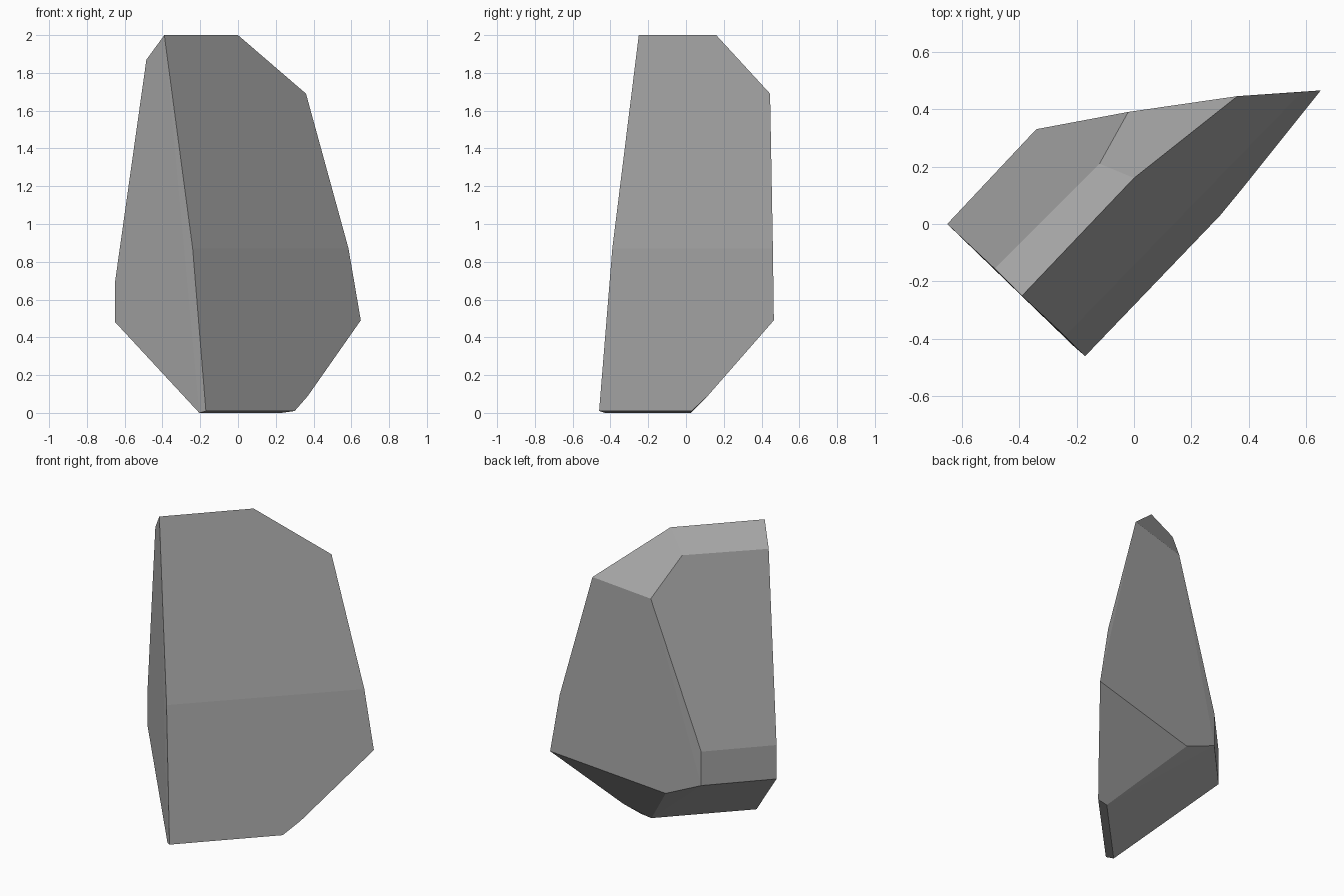
import bpy
import bmesh
import math

# Remove the default cube
default_cube = bpy.data.objects.get("Cube")
if default_cube:
    bpy.data.objects.remove(default_cube, do_unlink=True)


def make_material(name, level):
    """Plain flat grey material."""
    material = bpy.data.materials.new(name)
    colour = (level, level, level, 1)
    material.diffuse_color = colour
    material.use_nodes = True
    shader = material.node_tree.nodes["Principled BSDF"]
    shader.inputs["Base Color"].default_value = colour
    return material


def make_hull(name, corners, material):
    """Wrap the corners in a faceted convex solid and merge coplanar triangles."""
    bm = bmesh.new()
    for corner in corners:
        bm.verts.new(corner)
    hull = bmesh.ops.convex_hull(bm, input=bm.verts[:])
    unused = [v for v in hull["geom_interior"] if isinstance(v, bmesh.types.BMVert)]
    bmesh.ops.delete(bm, geom=unused, context="VERTS")
    bmesh.ops.dissolve_limit(bm, angle_limit=math.radians(2.5),
                             verts=bm.verts[:], edges=bm.edges[:])
    bmesh.ops.recalc_face_normals(bm, faces=bm.faces[:])
    mesh = bpy.data.meshes.new(name)
    bm.to_mesh(mesh)
    bm.free()
    mesh.materials.append(material)
    obj = bpy.data.objects.new(name, mesh)
    bpy.context.collection.objects.link(obj)
    return obj


# Outline of the broad front face, bent slightly at mid height
front_face = [
    (-.39, -.25, 2), (0, .16, 2), (.36, .445, 1.69), (.585, .46, .87),
    (.65, .465, .49), (.37, .115, .09), (.3, .03, .01),
    (-.17, -.46, .01), (-.24, -.39, .87),
]

# Back edge of the sloping top
top_bevel = [(-.485, -.155, 1.87), (-.12, .21, 1.87), (-.02, .39, 1.63)]

# Short upright band where the back is thickest
back_band = [(-.65, 0, .7), (-.34, .33, .7), (-.65, 0, .48), (-.34, .33, .48)]

# Undercut corner and the narrow foot
underside = [(-.105, .358, .377), (.23, .025, 0), (-.205, -.43, 0)]

stone = make_material("stone grey", .4)
make_hull("rock", front_face + top_bevel + back_band + underside, stone)
